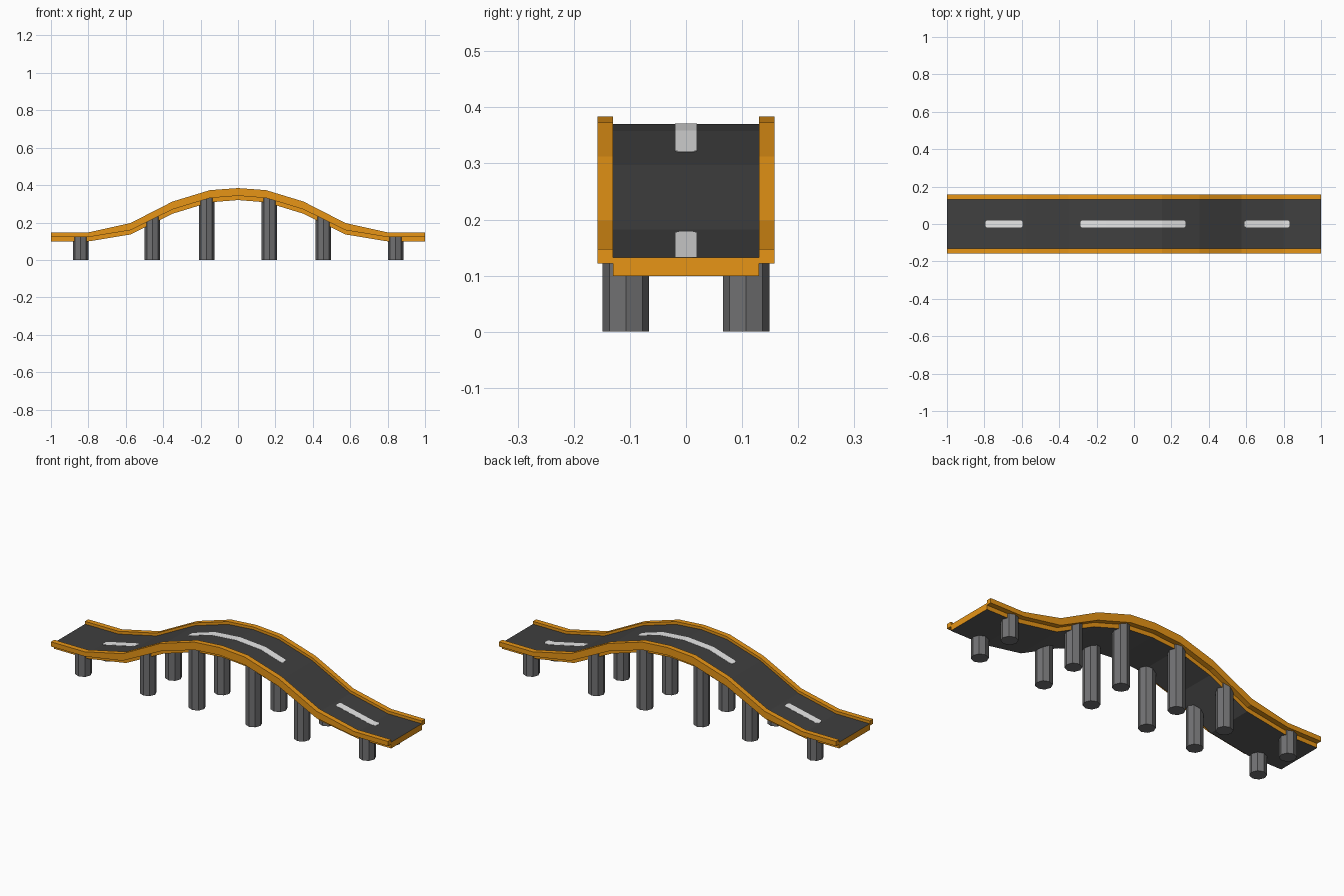
import bpy, bmesh, math

if "Cube" in bpy.data.objects:
    bpy.data.objects.remove(bpy.data.objects["Cube"])


def material(name, rgb):
    m = bpy.data.materials.new(name)
    m.diffuse_color = (*rgb, 1)
    m.use_nodes = True
    m.node_tree.nodes["Principled BSDF"].inputs["Base Color"].default_value = m.diffuse_color
    return m


ORANGE = material("orange paint", (0.80, 0.30, 0.008))
ASPHALT = material("dark asphalt", (0.050, 0.050, 0.050))
UNDERSIDE = material("underside grey", (0.105, 0.105, 0.105))
CONCRETE = material("grey concrete", (0.165, 0.165, 0.17))
WHITE = material("lane white", (0.80, 0.80, 0.80))

# Half profile of the hump: x, deck bottom, curb bottom, deck top, curb top
HALF = [(0.0, 0.320, 0.343, 0.370, 0.384),
        (0.15, 0.308, 0.331, 0.358, 0.373),
        (0.35, 0.247, 0.270, 0.297, 0.312),
        (0.575, 0.136, 0.159, 0.182, 0.197),
        (0.80, 0.099, 0.122, 0.132, 0.147),
        (1.0, 0.099, 0.122, 0.132, 0.147)]
PROFILE = [(-p[0], *p[1:]) for p in reversed(HALF[1:])] + HALF


def height(x, k):
    """Height of profile line k at position x."""
    x = min(abs(x), 1.0)
    for a, b in zip(HALF, HALF[1:]):
        if x <= b[0]:
            t = (x - a[0]) / (b[0] - a[0])
            return a[k] + t * (b[k] - a[k])
    return HALF[-1][k]


def finish(name, bm, mats):
    bmesh.ops.recalc_face_normals(bm, faces=bm.faces)
    me = bpy.data.meshes.new(name)
    for m in mats:
        me.materials.append(m)
    bm.to_mesh(me)
    bm.free()
    ob = bpy.data.objects.new(name, me)
    bpy.context.collection.objects.link(ob)
    return ob


def loft(name, stations, mats, rule=None):
    """Box section swept along x; stations are (x, y0, y1, z0, z1)."""
    bm = bmesh.new()
    rings = [[bm.verts.new((x, y, z)) for y, z in
              ((y0, z0), (y1, z0), (y1, z1), (y0, z1))]
             for x, y0, y1, z0, z1 in stations]
    for a, b in zip(rings, rings[1:]):
        for i in range(4):
            j = (i + 1) % 4
            bm.faces.new((a[i], a[j], b[j], b[i]))
    bm.faces.new(rings[0])
    bm.faces.new(rings[-1])
    bmesh.ops.recalc_face_normals(bm, faces=bm.faces)
    bm.normal_update()
    if rule:
        for f in bm.faces:
            f.material_index = rule(f)
    return finish(name, bm, mats)


# Road deck: asphalt on top, grey below, orange sides and ends
def deck_colour(f):
    if f.normal.z > 0.5:
        return 0
    return 2 if f.normal.z < -0.5 else 1


loft("road_deck", [(p[0], -0.13, 0.13, p[1], p[3]) for p in PROFILE],
     [ASPHALT, ORANGE, UNDERSIDE], deck_colour)

# Raised curbs along both edges
for side, y0, y1 in (("front", -0.158, -0.13), ("back", 0.13, 0.158)):
    loft(side + "_curb", [(p[0], y0, y1, p[2], p[4]) for p in PROFILE], [ORANGE])

# Lane dashes: thin plates following the deck, with clipped corners
for n, (a, b) in enumerate([(-0.795, -0.597), (-0.286, 0.275), (0.592, 0.831)]):
    xs = sorted([a, a + 0.008, b - 0.008, b] +
                [p[0] for p in PROFILE if a + 0.009 < p[0] < b - 0.009])
    st = []
    for x in xs:
        w = 0.012 if x in (a, b) else 0.0195
        z = height(x, 3)
        st.append((x, -w, w, z - 0.002, z + 0.001))
    loft(f"lane_dash_{n + 1}", st, [WHITE])


# Eight-sided pillars, tops cut to the slope and tucked into deck and curb
def pillar(name, cx, cy, r=0.0415, sides=8):
    bm = bmesh.new()
    low, top = [], []
    for i in range(sides):
        t = 2 * math.pi * i / sides
        x, y = cx + r * math.cos(t), cy + r * math.sin(t)
        low.append(bm.verts.new((x, y, 0)))
        top.append(bm.verts.new((x, y, height(x, 2) + 0.003)))
    for i in range(sides):
        j = (i + 1) % sides
        bm.faces.new((low[i], low[j], top[j], top[i]))
    bm.faces.new(low)
    bm.faces.new(top)
    finish(name, bm, [CONCRETE])


for n, cx in enumerate((-0.842, -0.458, -0.168, 0.168, 0.456, 0.843)):
    for side, cy in (("front", -0.107), ("back", 0.107)):
        pillar(f"{side}_pillar_{n + 1}", cx, cy)
